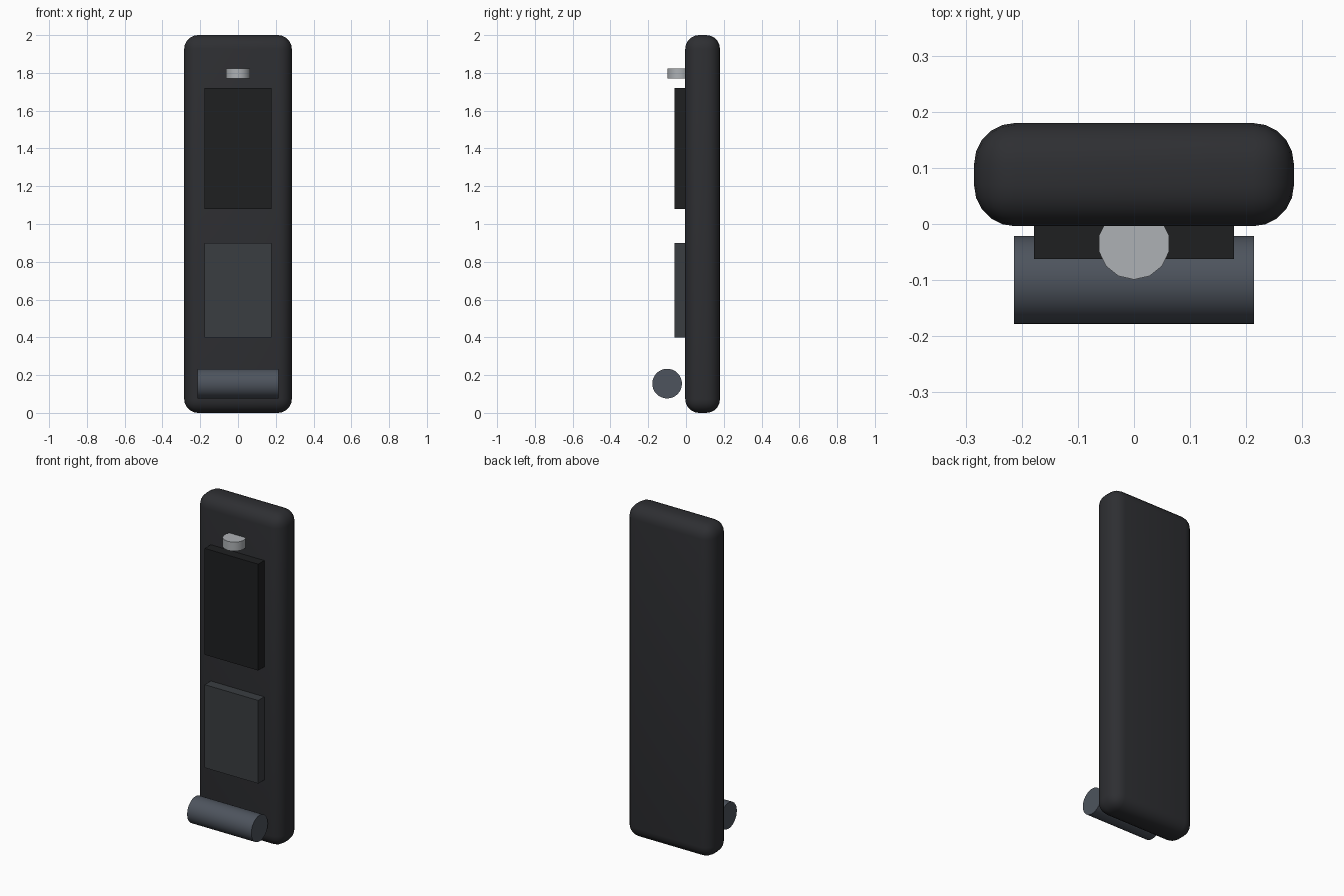
import bpy
import math

if "Cube" in bpy.data.objects:
    bpy.data.objects.remove(bpy.data.objects["Cube"])


def finish(obj, name, color, angle=40):
    obj.name = name
    mat = bpy.data.materials.new(name + "_material")
    mat.diffuse_color = (*color, 1)
    mat.use_nodes = True
    mat.node_tree.nodes["Principled BSDF"].inputs["Base Color"].default_value = mat.diffuse_color
    obj.data.materials.append(mat)
    bpy.ops.object.shade_smooth_by_angle(angle=math.radians(angle))
    return obj


def box(name, lo, hi, color, bevel=0):
    bpy.ops.mesh.primitive_cube_add(size=1, location=[(a + b) / 2 for a, b in zip(lo, hi)])
    obj = bpy.context.object
    obj.scale = [b - a for a, b in zip(lo, hi)]
    bpy.ops.object.transform_apply(location=False, rotation=False, scale=True)
    if bevel:
        mod = obj.modifiers.new("round_edges", 'BEVEL')
        mod.width = bevel
        mod.segments = 5
        bpy.ops.object.modifier_apply(modifier=mod.name)
    return finish(obj, name, color)


def cylinder(name, radius, depth, loc, rot, sides, color):
    bpy.ops.mesh.primitive_cylinder_add(vertices=sides, radius=radius, depth=depth,
                                        location=loc, rotation=rot)
    return finish(bpy.context.object, name, color)


# Rounded slab body
box("body", (-0.285, -0.004, 0), (0.285, 0.18, 2), (0.027, 0.028, 0.032), bevel=0.073)

# Raised front panels
box("screen", (-0.178, -0.062, 1.08), (0.178, 0.005, 1.72), (0.013, 0.014, 0.015))
box("keypad", (-0.178, -0.062, 0.40), (0.178, 0.005, 0.90), (0.042, 0.047, 0.053))

# Small half-embedded disc above the screen
cylinder("earpiece", 0.064, 0.054, (0, -0.035, 1.797), (0, 0, 0), 14, (0.42, 0.44, 0.46))

# Horizontal roller near the bottom
cylinder("roller", 0.0785, 0.427, (0, -0.1, 0.155), (0, math.pi / 2, 0), 32,
         (0.075, 0.088, 0.11))
